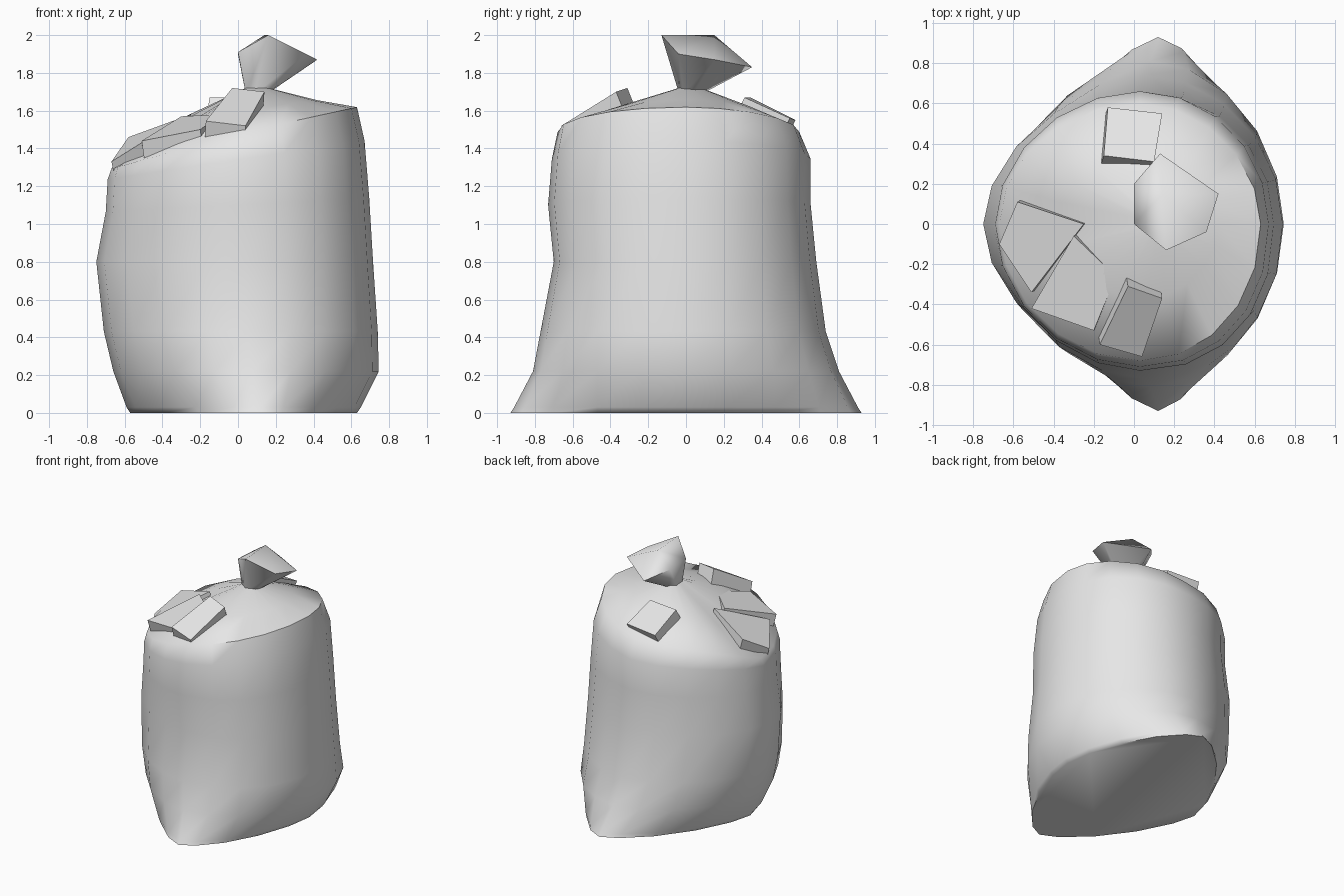
import bpy, bmesh
from math import sin, cos, pi, radians
from mathutils import Vector

cube = bpy.data.objects.get("Cube")
if cube:
    bpy.data.objects.remove(cube, do_unlink=True)

grey = bpy.data.materials.new("bag_grey")
grey.use_nodes = True
grey.diffuse_color = (0.8, 0.8, 0.8, 1)
grey.node_tree.nodes["Principled BSDF"].inputs["Base Color"].default_value = (0.8, 0.8, 0.8, 1)


def finish(name, bm, sharp_angle):
    bmesh.ops.recalc_face_normals(bm, faces=bm.faces)
    mesh = bpy.data.meshes.new(name)
    bm.to_mesh(mesh)
    bm.free()
    mesh.materials.append(grey)
    mesh.shade_smooth()
    mesh.set_sharp_from_angle(angle=radians(sharp_angle))
    obj = bpy.data.objects.new(name, mesh)
    bpy.context.collection.objects.link(obj)


def bridge(bm, lower, upper):
    n = len(lower)
    for i in range(n):
        j = (i + 1) % n
        bm.faces.new((lower[i], lower[j], upper[j], upper[i]))


def power(v, p):
    return (1 if v >= 0 else -1) * abs(v) ** (2 / p)


SEGMENTS = 20


def ring(bm, z, tilt_left, tilt_right, centre, left, right, front, back, p_left, p_front, p_back):
    """Closed loop through four extents; low powers give pointed corners."""
    verts = []
    for i in range(SEGMENTS):
        a = 2 * pi * i / SEGMENTS
        c, s = cos(a), sin(a)
        if c > 0:
            p, half_x = (p_back if s > 0 else p_front), right - centre
        else:
            p, half_x = p_left, centre - left
        x = centre + half_x * power(c, p)
        y = power(s, p) * (back if s > 0 else -front)
        # the left side sags, mostly toward the front
        tilt = tilt_right if x > 0 else tilt_left * (1 - max(s, 0))
        verts.append(bm.verts.new((x, y, z + tilt * x)))
    return verts


# Bag body: z, left and right tilt, centre, -x, +x, -y, +y,
# corner powers of the left, right front and right back
body_rings = [
    (0.00, 0, 0, 0.12, -0.57, 0.63, -0.93, 0.93, 1.42, 1.55, 1.6),
    (0.03, 0, 0, 0.12, -0.59, 0.65, -0.91, 0.91, 1.48, 1.6, 1.65),
    (0.22, 0, 0, 0.08, -0.66, 0.745, -0.81, 0.81, 1.8, 1.95, 1.9),
    (0.43, 0, 0, 0.05, -0.71, 0.74, -0.77, 0.74, 1.82, 2.1, 1.95),
    (0.80, 0, 0, 0.04, -0.75, 0.715, -0.70, 0.69, 1.82, 2.2, 2.0),
    (1.10, 0.05, 0.05, 0.03, -0.70, 0.695, -0.73, 0.66, 1.87, 2.2, 2.05),
    (1.34, 0.15, 0.15, 0.03, -0.69, 0.67, -0.71, 0.66, 1.92, 2.15, 2.0),
    (1.48, 0.28, 0.22, 0.03, -0.67, 0.63, -0.68, 0.60, 1.95, 2.05, 1.9),
    (1.605, 0.36, 0.12, 0.06, -0.38, 0.42, -0.37, 0.35, 2.0, 1.9, 1.9),
    (1.72, 0, 0, 0.10, 0.04, 0.16, -0.04, 0.08, 2.0, 2.0, 2.0),
]
bm = bmesh.new()
loops = [ring(bm, *r) for r in body_rings]
for low, high in zip(loops, loops[1:]):
    bridge(bm, low, high)
bm.faces.new(loops[0])
bm.faces.new(loops[-1])
finish("bag_body", bm, 60)

# Gathered top: pinched neck flaring to a crooked rim with a closed crown
rim = [(0.16, -0.13, 2.0), (0.36, -0.04, 1.9), (0.42, 0.15, 1.87),
       (0.13, 0.35, 1.83), (0.0, 0.2, 1.9), (0.0, 0.0, 1.91)]
neck_centre = Vector((0.095, 0.025, 1.69))
bm = bmesh.new()
rim_verts = [bm.verts.new(p) for p in rim]
neck_verts = []
for p in rim:
    d = Vector(p) - Vector((0.18, 0.1, 0))
    d.z = 0
    neck_verts.append(bm.verts.new(neck_centre + d.normalized() * 0.062))
bridge(bm, neck_verts, rim_verts)
crown = bm.verts.new((0.14, 0.15, 2.0))
for i in range(len(rim)):
    bm.faces.new((rim_verts[i], rim_verts[(i + 1) % len(rim)], crown))
finish("bag_gathered_top", bm, 75)


# Boxy rubbish pushing through the plastic
def bulge(name, corners, sink):
    bm = bmesh.new()
    top = [bm.verts.new(c) for c in corners]
    bottom = [bm.verts.new(Vector(c) + Vector(sink)) for c in corners]
    bridge(bm, bottom, top)
    bm.faces.new(top)
    bm.faces.new(bottom)
    finish(name, bm, 30)


bulge("front_box_bulge",
      [(-0.03, -0.31, 1.72), (-0.17, -0.6, 1.545), (0.04, -0.66, 1.52), (0.14, -0.37, 1.70)],
      (-0.01, 0.06, -0.15))
bulge("back_box_bulge",
      [(-0.13, 0.58, 1.55), (-0.15, 0.34, 1.67), (0.1, 0.31, 1.67), (0.14, 0.55, 1.56)],
      (-0.02, -0.06, -0.12))
bulge("left_box_bulge",
      [(-0.58, 0.11, 1.46), (-0.67, -0.1, 1.33), (-0.51, -0.34, 1.43), (-0.25, 0.0, 1.58)],
      (0.04, 0.02, -0.2))
bulge("left_front_box_bulge",
      [(-0.3, -0.06, 1.57), (-0.51, -0.42, 1.44), (-0.2, -0.53, 1.5), (-0.09, -0.26, 1.58)],
      (0.03, 0.05, -0.22))
